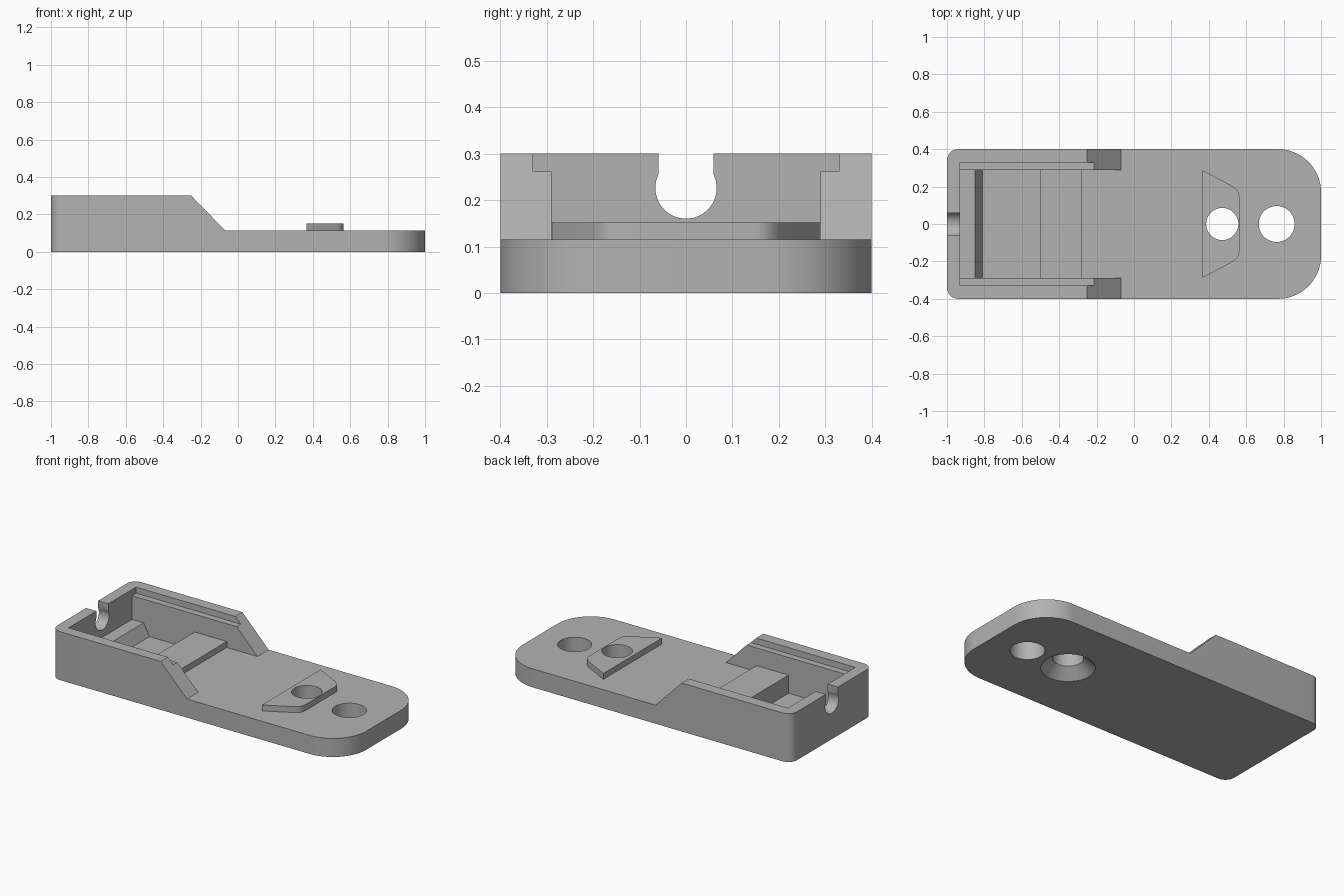
import bpy, bmesh, math
from mathutils import Vector

if "Cube" in bpy.data.objects:
    bpy.data.objects.remove(bpy.data.objects["Cube"])

grey = bpy.data.materials.new("plain grey")
grey.diffuse_color = (0.45, 0.45, 0.45, 1)
grey.use_nodes = True
grey.node_tree.nodes["Principled BSDF"].inputs["Base Color"].default_value = grey.diffuse_color


def prism(name, pts, axis, lo, hi):
    """Extrude a closed 2D profile along the given axis."""
    place = {"x": lambda a, b, t: (t, a, b),
             "y": lambda a, b, t: (a, t, b),
             "z": lambda a, b, t: (a, b, t)}[axis]
    bm = bmesh.new()
    face = bm.faces.new([bm.verts.new(place(a, b, lo)) for a, b in pts])
    ext = bmesh.ops.extrude_face_region(bm, geom=[face])
    top = [v for v in ext["geom"] if isinstance(v, bmesh.types.BMVert)]
    bmesh.ops.translate(bm, verts=top, vec=Vector(place(0, 0, hi - lo)))
    return finish(name, bm)


def finish(name, bm):
    bmesh.ops.recalc_face_normals(bm, faces=bm.faces)
    me = bpy.data.meshes.new(name)
    bm.to_mesh(me)
    bm.free()
    me.materials.append(grey)
    ob = bpy.data.objects.new(name, me)
    bpy.context.collection.objects.link(ob)
    return ob


def arc(cx, cy, r, a0, a1, n):
    return [(cx + r * math.cos(math.radians(a0 + (a1 - a0) * i / n)),
             cy + r * math.sin(math.radians(a0 + (a1 - a0) * i / n)))
            for i in range(n + 1)]


def circle(cx, cy, r, n=48):
    return arc(cx, cy, r, 0, 360, n)[:-1]


def combine(target, tool, operation):
    """Apply a boolean and remove the tool object."""
    mod = target.modifiers.new("cut", "BOOLEAN")
    mod.operation, mod.solver, mod.object = operation, "EXACT", tool
    bpy.context.view_layer.objects.active = target
    bpy.ops.object.modifier_apply(modifier=mod.name)
    bpy.data.objects.remove(tool)


# Full-height body with small rear and large front corner radii
R, r = 0.23, 0.06
outline = (arc(1 - R, -0.4 + R, R, -90, 0, 20) + arc(1 - R, 0.4 - R, R, 0, 90, 20)
           + arc(-1 + r, 0.4 - r, r, 90, 180, 8) + arc(-1 + r, -0.4 + r, r, 180, 270, 8))
body = prism("mount_body", outline, "z", 0, 0.3)

# Sloped wall ends and low front plate
combine(body, prism("slope_cutter", [(-0.347, 0.4), (-0.25, 0.3), (-0.07, 0.115),
                                     (1.1, 0.115), (1.1, 0.4)], "y", -0.5, 0.5), "DIFFERENCE")

# Stepped pocket: rear shelf, ramp, deep floor, raised block
pocket = [(-0.93, 0.115), (-0.85, 0.115), (-0.81, 0.04), (-0.5, 0.04), (-0.5, 0.152),
          (-0.28, 0.152), (-0.28, 0.115), (0, 0.115), (0, 0.4), (-0.93, 0.4)]
combine(body, prism("pocket_cutter", pocket, "y", -0.29, 0.29), "DIFFERENCE")

# Lid ledge along the wall tops
combine(body, prism("ledge_cutter", [(-0.93, 0.262), (0, 0.262), (0, 0.4), (-0.93, 0.4)],
                    "y", -0.33, 0.33), "DIFFERENCE")

# Keyhole cable notch in the rear wall
half = math.degrees(math.acos(0.059 / 0.066))
notch = arc(0, 0.226, 0.066, 180 - half, 360 + half, 36) + [(0.059, 0.4), (-0.059, 0.4)]
combine(body, prism("notch_cutter", notch, "x", -1.1, -0.9), "DIFFERENCE")

# Raised locating tab
side = [(0.365, 0.288), (0.525, 0.203), (0.548, 0.186), (0.56, 0.168), (0.563, 0.15)]
tab = side + [(x, -y) for x, y in reversed(side)]
combine(body, prism("tab", tab, "z", 0.08, 0.152), "UNION")

# Through holes
for x, rad in ((0.472, 0.086), (0.763, 0.096)):
    combine(body, prism("hole_cutter", circle(x, 0, rad), "z", -0.1, 0.3), "DIFFERENCE")

# Countersink under the tab hole
bm = bmesh.new()
bmesh.ops.create_cone(bm, cap_ends=True, segments=48, radius1=0.161, radius2=0.086, depth=0.07)
bmesh.ops.translate(bm, verts=bm.verts, vec=(0.472, 0, 0.025))
combine(body, finish("countersink_cutter", bm), "DIFFERENCE")

# Smooth the rounded walls, keep edges sharp
bpy.ops.object.select_all(action="DESELECT")
body.select_set(True)
bpy.context.view_layer.objects.active = body
bpy.ops.object.shade_smooth_by_angle(angle=math.radians(25))
